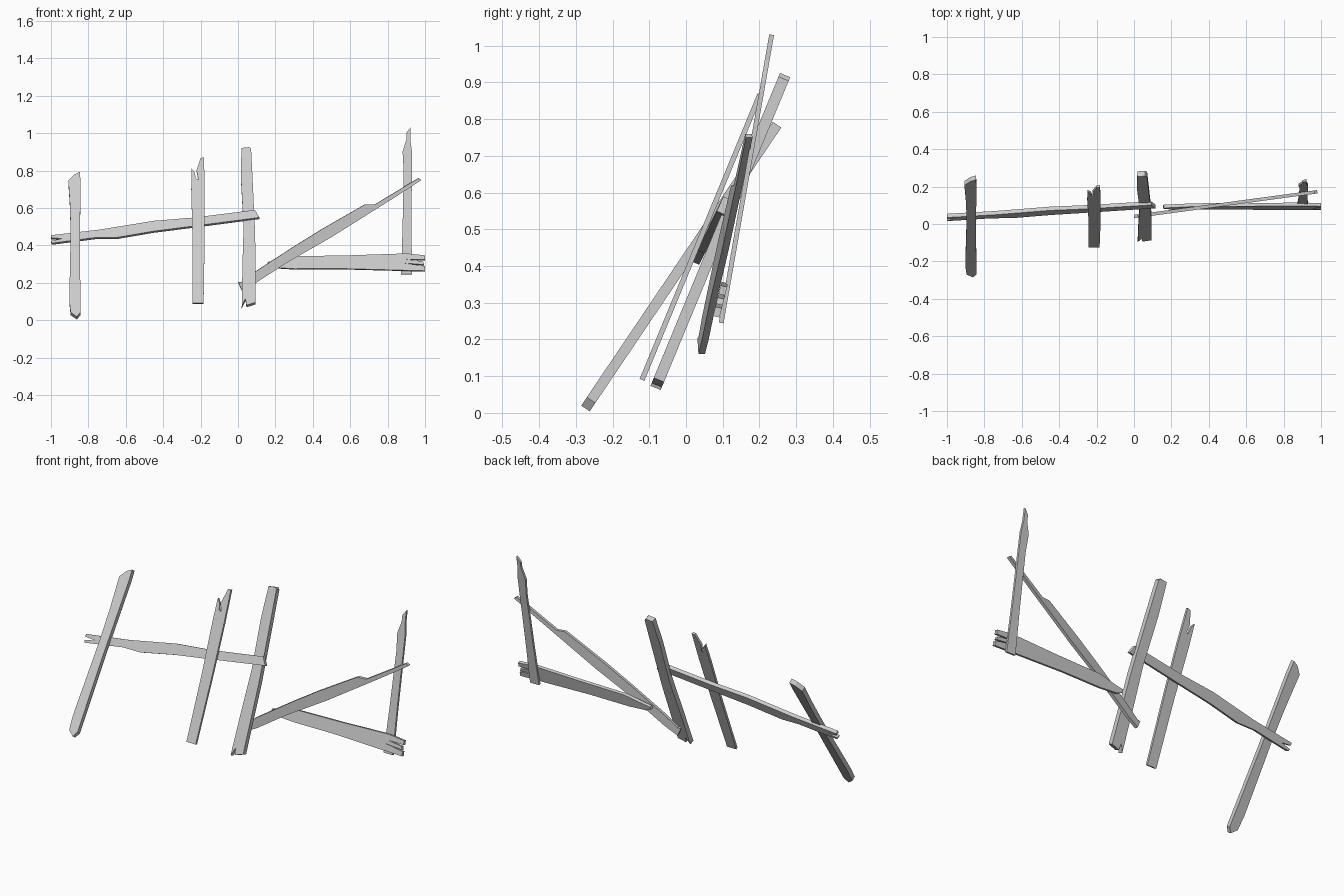
import bpy, bmesh
from mathutils import Vector


def plank(name, outline, y0, slope_x, slope_z, thick):
    """Board with a front (x, z) outline lying in the plane y = y0 + slope_x*x + slope_z*z."""
    normal = Vector((-slope_x, 1, -slope_z)).normalized()
    bm = bmesh.new()
    verts = []
    for x, z in outline:
        p = Vector((x, y0 + slope_x * x + slope_z * z, z))
        verts.append(bm.verts.new(p - normal * thick / 2))
    face = bm.faces.new(verts)
    geo = bmesh.ops.extrude_face_region(bm, geom=[face], use_keep_orig=True)
    moved = [g for g in geo["geom"] if isinstance(g, bmesh.types.BMVert)]
    bmesh.ops.translate(bm, verts=moved, vec=normal * thick)
    bmesh.ops.recalc_face_normals(bm, faces=bm.faces)
    mesh = bpy.data.meshes.new(name)
    bm.to_mesh(mesh)
    bm.free()
    ob = bpy.data.objects.new(name, mesh)
    bpy.context.collection.objects.link(ob)
    return ob


# Leaning posts, left to right
plank("post_far_left", [
    (-0.907, 0.74), (-0.875, 0.772), (-0.845, 0.785), (-0.842, 0.73), (-0.845, 0.4),
    (-0.842, 0.035), (-0.862, 0.012), (-0.895, 0.035), (-0.902, 0.1), (-0.895, 0.45),
    (-0.898, 0.6)], -0.282, 0, 0.675, 0.028)

plank("post_split", [
    (-0.249, 0.81), (-0.233, 0.79), (-0.225, 0.755), (-0.212, 0.75), (-0.222, 0.80),
    (-0.2, 0.865), (-0.182, 0.868), (-0.178, 0.7), (-0.178, 0.45), (-0.184, 0.09),
    (-0.243, 0.09), (-0.243, 0.43), (-0.25, 0.7)], -0.157, 0, 0.413, 0.014)

plank("post_middle", [
    (0.018, 0.915), (0.06, 0.92), (0.07, 0.91), (0.078, 0.75), (0.092, 0.45),
    (0.094, 0.09), (0.045, 0.075), (0.04, 0.11), (0.02, 0.068), (0.024, 0.3),
    (0.03, 0.5), (0.016, 0.75)], -0.111, 0, 0.414, 0.03)

plank("post_far_right", [
    (0.872, 0.245), (0.88, 0.5), (0.886, 0.8), (0.88, 0.9), (0.9, 0.965),
    (0.9, 1.0), (0.922, 1.03), (0.922, 0.96), (0.93, 0.9), (0.928, 0.5),
    (0.93, 0.245)], 0.053, 0, 0.175, 0.013)

# Broken rails
plank("rail_left", [
    (-1.0, 0.45), (-0.74, 0.48), (-0.45, 0.527), (-0.23, 0.545), (0.09, 0.585),
    (0.115, 0.545), (-0.23, 0.50), (-0.45, 0.472), (-0.65, 0.438), (-0.76, 0.438),
    (-0.995, 0.408), (-1.0, 0.42), (-0.94, 0.432), (-1.0, 0.437)],
    -0.152, 0.006, 0.45, 0.022)

plank("rail_fallen", [
    (0.0, 0.205), (0.02, 0.205), (0.092, 0.26), (0.3, 0.395), (0.45, 0.488), (0.68, 0.62),
    (0.73, 0.618), (0.965, 0.76), (0.98, 0.75), (0.85, 0.665), (0.5, 0.445),
    (0.26, 0.307), (0.092, 0.198), (0.02, 0.16)], 0.04, 0.135, 0, 0.018)

plank("rail_right", [
    (1.0, 0.345), (1.0, 0.322), (0.9, 0.324), (0.99, 0.312), (0.995, 0.295),
    (0.89, 0.303), (1.0, 0.287), (1.0, 0.262), (0.55, 0.274), (0.3, 0.273),
    (0.19, 0.28), (0.155, 0.295), (0.16, 0.31), (0.2, 0.316), (0.32, 0.34),
    (0.6, 0.345), (0.9, 0.355)], 0.017, 0, 0.25, 0.018)
